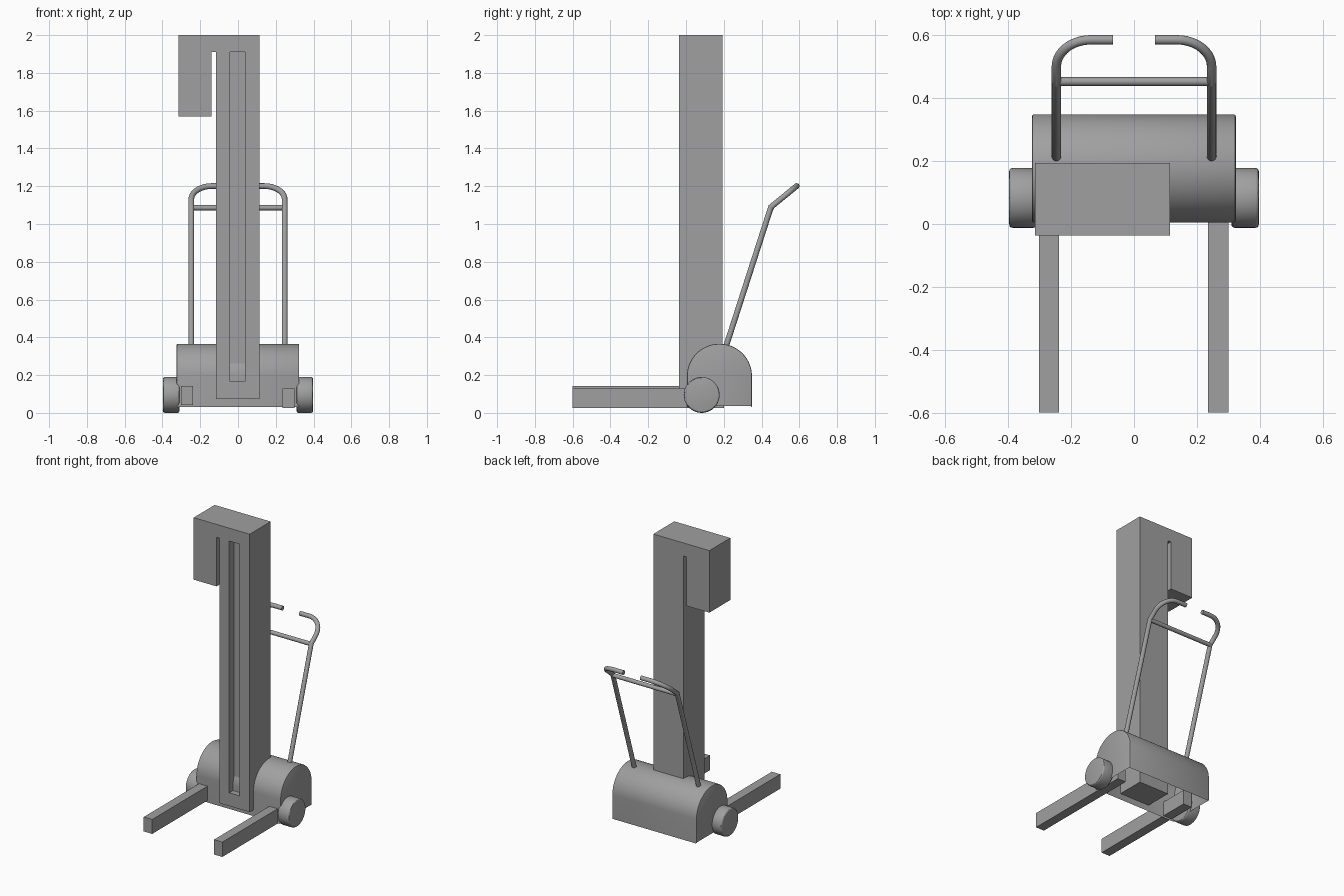
import bpy, bmesh, math
from mathutils import Vector

if "Cube" in bpy.data.objects:
    bpy.data.objects.remove(bpy.data.objects["Cube"])

# Dark grey paint shared by every part
grey = bpy.data.materials.new("dark_grey")
grey.diffuse_color = (0.35, 0.35, 0.35, 1)
grey.use_nodes = True
grey.node_tree.nodes["Principled BSDF"].inputs["Base Color"].default_value = grey.diffuse_color


def add_mesh(name, bm, smooth=False):
    bmesh.ops.recalc_face_normals(bm, faces=bm.faces)
    me = bpy.data.meshes.new(name)
    bm.to_mesh(me)
    bm.free()
    me.materials.append(grey)
    ob = bpy.data.objects.new(name, me)
    bpy.context.collection.objects.link(ob)
    if smooth:
        bpy.ops.object.select_all(action='DESELECT')
        ob.select_set(True)
        bpy.context.view_layer.objects.active = ob
        bpy.ops.object.shade_smooth_by_angle(angle=math.radians(30))
    return ob


def prism(points, offset):
    """Closed solid from a planar outline swept along offset."""
    bm = bmesh.new()
    face = bm.faces.new([bm.verts.new(p) for p in points])
    res = bmesh.ops.extrude_face_region(bm, geom=[face], use_keep_orig=True)
    verts = [g for g in res['geom'] if isinstance(g, bmesh.types.BMVert)]
    bmesh.ops.translate(bm, verts=verts, vec=offset)
    bmesh.ops.recalc_face_normals(bm, faces=bm.faces)
    return bm


def box(name, x0, x1, y0, y1, z0, z1):
    pts = [(x0, y0, z0), (x1, y0, z0), (x1, y0, z1), (x0, y0, z1)]
    return add_mesh(name, prism(pts, (0, y1 - y0, 0)))


def bevel_end_rims(bm, width, segments):
    ends = [f for f in bm.faces if abs(f.normal.x) > 0.99]
    edges = list({e for f in ends for e in f.edges})
    bmesh.ops.bevel(bm, geom=edges, offset=width, segments=segments,
                    profile=0.5, affect='EDGES')


def tube(name, points, radius, sides=16):
    """Round tube swept along a path with mitred rings."""
    pts = [Vector(p) for p in points]
    bm = bmesh.new()
    rings = []
    t0 = (pts[1] - pts[0]).normalized()
    u = t0.orthogonal().normalized()
    for i, p in enumerate(pts):
        a = (p - pts[i - 1]).normalized() if i else t0
        b = (pts[i + 1] - p).normalized() if i < len(pts) - 1 else a
        t = (a + b).normalized()
        # carry the previous ring along its segment onto the mitre plane
        if i == 0:
            v = t0.cross(u)
            ring = [p + radius * (math.cos(k * math.tau / sides) * u + math.sin(k * math.tau / sides) * v)
                    for k in range(sides)]
        else:
            ring = [q + a * ((p - q).dot(t) / a.dot(t)) for q in ring]
        rings.append([bm.verts.new(q) for q in ring])
    for r, s in zip(rings, rings[1:]):
        for k in range(sides):
            n = (k + 1) % sides
            bm.faces.new((r[k], r[n], s[n], s[k]))
    bm.faces.new(rings[0])
    bm.faces.new(rings[-1])
    return add_mesh(name, bm, True)


# Mast with the side box hanging from its top
outline = [(-0.116, 0.073), (0.115, 0.073), (0.115, 2.0), (-0.315, 2.0),
           (-0.315, 1.57), (-0.14, 1.57), (-0.14, 1.91), (-0.116, 1.91)]
mast = add_mesh("mast", prism([(x, -0.036, z) for x, z in outline], (0, 0.23, 0)))

# Long shallow slot in the mast front
cutter = box("slot_cutter", -0.042, 0.037, -0.1, 0.018, 0.165, 1.91)
cutter.hide_render = True
mod = mast.modifiers.new("slot", 'BOOLEAN')
mod.object = cutter
mod.operation = 'DIFFERENCE'
mod.solver = 'EXACT'
bpy.context.view_layer.objects.active = mast
bpy.ops.object.modifier_apply(modifier=mod.name)
bpy.data.objects.remove(cutter)

# Drive housing: arched hood, open underneath
arch = [(0.349, 0.03)]
arch += [(0.177 + 0.172 * math.cos(math.pi * i / 32), 0.195 + 0.171 * math.sin(math.pi * i / 32))
         for i in range(33)]
arch += [(0.005, 0.03)]
bm = prism([(-0.325, y, z) for y, z in arch], (0.649, 0, 0))
bevel_end_rims(bm, 0.007, 2)
bm.normal_update()
floor = [f for f in bm.faces if f.normal.z < -0.2]
bmesh.ops.delete(bm, geom=floor, context='FACES')
add_mesh("drive_housing", bm, True)

# Wheels
for side, name in ((-1, "wheel_left"), (1, "wheel_right")):
    circle = [(side * 0.31, 0.083 + 0.095 * math.cos(i * math.tau / 40),
               0.095 + 0.095 * math.sin(i * math.tau / 40)) for i in range(40)]
    bm = prism(circle, (side * 0.087, 0, 0))
    bevel_end_rims(bm, 0.01, 3)
    add_mesh(name, bm, True)

# Fork legs
box("fork_leg_left", -0.303, -0.238, -0.6, 0.2, 0.043, 0.143)
box("fork_leg_right", 0.236, 0.3, -0.6, 0.2, 0.027, 0.13)

# Push handles: straight rise, tilted bend, open grip
knee, grip = Vector((0, 0.45, 1.09)), Vector((0, 0.586, 1.201))
reach = (grip - knee).length
up = (grip - knee).normalized()
bend = 0.11
for side, name in ((-1, "handle_left"), (1, "handle_right")):
    path = [Vector((side * 0.247, 0.205, 0.33)), Vector((side * 0.247, 0, 0)) + knee]
    for i in range(13):
        a = math.pi / 2 * i / 12
        x = side * (0.247 - bend + bend * math.cos(a))
        path.append(Vector((x, 0, 0)) + knee + up * (reach - bend + bend * math.sin(a)))
    path.append(Vector((side * 0.067, 0, 0)) + grip)
    tube(name, path, 0.015)

# Cross bar between the handles
tube("handle_cross_bar", [(-0.245, 0.453, 1.086), (0.245, 0.453, 1.086)], 0.014)
